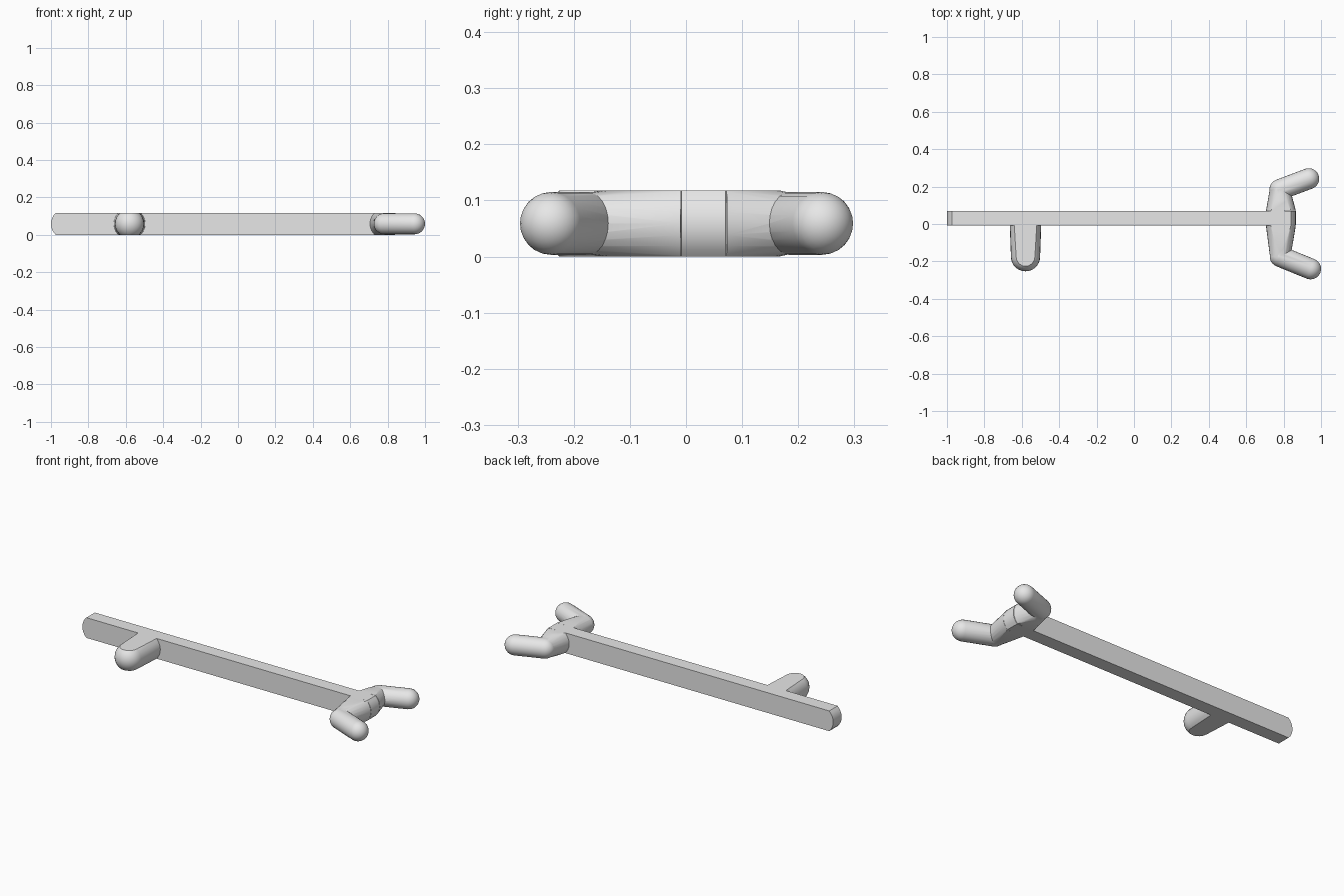
import bpy, bmesh, math
from mathutils import Vector

if "Cube" in bpy.data.objects:
    bpy.data.objects.remove(bpy.data.objects["Cube"])

H = 0.118            # overall thickness
MID = H / 2
R = 0.08             # radius of the clipped rounded ends
Y0, Y1 = -0.008, 0.07  # bar front and back
SIDES = 24

grey = bpy.data.materials.new("grey")
grey.diffuse_color = (0.8, 0.8, 0.8, 1)
grey.use_nodes = True
grey.node_tree.nodes["Principled BSDF"].inputs["Base Color"].default_value = grey.diffuse_color


def finish(bm, name):
    bmesh.ops.recalc_face_normals(bm, faces=bm.faces[:])
    mesh = bpy.data.meshes.new(name)
    bm.to_mesh(mesh)
    bm.free()
    mesh.materials.append(grey)
    ob = bpy.data.objects.new(name, mesh)
    bpy.context.collection.objects.link(ob)
    return ob


def smooth(ob):
    bpy.ops.object.select_all(action='DESELECT')
    ob.select_set(True)
    bpy.context.view_layer.objects.active = ob
    bpy.ops.object.shade_smooth_by_angle(angle=math.radians(30))


def rod(name, start, end, r0, r1, round_start=False, round_end=False, clip=False):
    """Tapered round rod with optional domed ends, optionally cut flat top and bottom."""
    start, end = Vector(start), Vector(end)
    length = (end - start).length
    q = (end - start).to_track_quat('Z', 'X')
    arc = [math.pi / 2 * i / 7 for i in range(7)]
    profile = [(-r0 * math.cos(a), r0 * math.sin(a)) for a in arc[1:]] if round_start else []
    profile += [(0, r0), (length, r1)]
    if round_end:
        profile += [(length + r1 * math.sin(a), r1 * math.cos(a)) for a in arc[1:]]
    bm = bmesh.new()
    rings = [[bm.verts.new(start + q @ Vector((r * math.cos(t), r * math.sin(t), d)))
              for t in (2 * math.pi * k / SIDES for k in range(SIDES))] for d, r in profile]
    for a, b in zip(rings, rings[1:]):
        for k in range(SIDES):
            n = (k + 1) % SIDES
            bm.faces.new((a[k], a[n], b[n], b[k]))
    for ring, dome, d in ((rings[0], round_start, -r0), (rings[-1], round_end, length + r1)):
        if dome:
            pole = bm.verts.new(start + q @ Vector((0, 0, d)))
            for k in range(SIDES):
                bm.faces.new((ring[k], ring[(k + 1) % SIDES], pole))
        else:
            bm.faces.new(ring)
    if clip:
        for z, n in ((0, -1), (H, 1)):
            cut = bmesh.ops.bisect_plane(bm, geom=bm.verts[:] + bm.edges[:] + bm.faces[:],
                                         plane_co=(0, 0, z), plane_no=(0, 0, n), clear_outer=True)
            edges = [e for e in cut['geom_cut'] if isinstance(e, bmesh.types.BMEdge)]
            bmesh.ops.edgenet_fill(bm, edges=edges)
    return finish(bm, name)


# long bar with rounded ends
bm = bmesh.new()
half = math.asin(MID / R)
angles = [half * (i / 4 - 1) for i in range(9)]
outline = [(0.785 + R * math.cos(a), MID + R * math.sin(a)) for a in angles]
outline += [(-0.92 - R * math.cos(a), MID + R * math.sin(a)) for a in reversed(angles)]
face = bm.faces.new([bm.verts.new((x, Y0, z)) for x, z in outline])
ext = bmesh.ops.extrude_face_region(bm, geom=[face])['geom']
bmesh.ops.translate(bm, vec=(0, Y1 - Y0, 0),
                    verts=[v for v in ext if isinstance(v, bmesh.types.BMVert)])
smooth(finish(bm, "bar"))

# side peg
smooth(rod("peg", (-0.58, Y0, MID), (-0.58, -0.175, MID), 0.084, 0.078,
           round_end=True, clip=True))

# forked head: a tapered shoulder merged with a round prong on each side
for side, base, knee, tip in (("back", Y1, (0.78, 0.184, MID), (0.934, 0.242, MID)),
                              ("front", Y0, (0.782, -0.174, MID), (0.944, -0.24, MID))):
    fork = rod(side + "_fork", (0.785, base, MID), knee, R, 0.055, clip=True)
    prong = rod(side + "_prong", knee, tip, 0.056, 0.056, round_start=True, round_end=True)
    mod = fork.modifiers.new("join", 'BOOLEAN')
    mod.operation, mod.solver, mod.object = 'UNION', 'EXACT', prong
    bpy.context.view_layer.update()
    joined = bpy.data.meshes.new_from_object(
        fork.evaluated_get(bpy.context.evaluated_depsgraph_get()))
    fork.modifiers.clear()
    fork.data = joined
    bpy.data.objects.remove(prong)
    smooth(fork)
